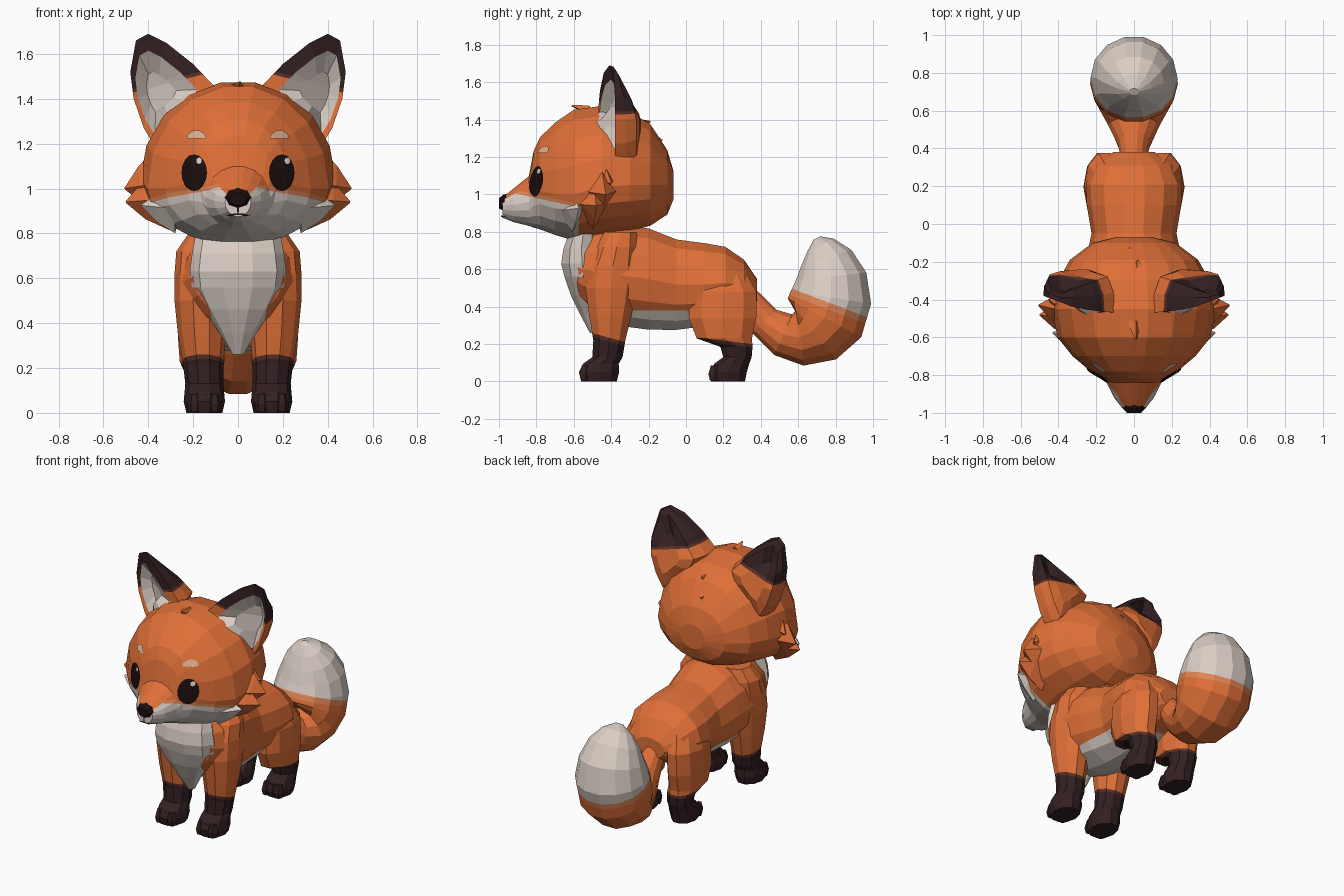
import bpy, bmesh, math
from mathutils import Vector as V
from mathutils.bvhtree import BVHTree

if "Cube" in bpy.data.objects:
    bpy.data.objects.remove(bpy.data.objects["Cube"])

PALETTE = [("orange_fur", (.74, .16, .039)), ("white_fur", (.71, .625, .565)),
           ("dark_fur", (.034, .0145, .016)), ("eye_black", (.011, .004, .004)),
           ("pale_orange", (.74, .24, .095)), ("brown_edge", (.10, .03, .02)),
           ("brow_tan", (.72, .41, .27))]
ORANGE, WHITE, DARK, BLACK, PALE, BROWN, TAN = range(7)
MATS = []
for name, col in PALETTE:
    m = bpy.data.materials.new(name)
    m.diffuse_color = (*col, 1)
    m.use_nodes = True
    m.node_tree.nodes["Principled BSDF"].inputs["Base Color"].default_value = m.diffuse_color
    MATS.append(m)


def ring(c, u, v, n, v2=None):
    """Elliptical cross-section; v2 is the half-axis used for the lower half."""
    c, u, v = V(c), V(u), V(v)
    v2 = V(v2) if v2 else v
    out = []
    for i in range(n):
        a = 2 * math.pi * i / n
        out.append(c + u * math.cos(a) + (v if math.sin(a) >= 0 else v2) * math.sin(a))
    return out


def dist(c, plane):
    return (c - V(plane[0])).dot(V(plane[1]).normalized())


def lifted(plane, d):
    return (V(plane[0]) + V(plane[1]).normalized() * d, plane[1])


def finish(name, bm, paint, cuts=()):
    """Cut along colour borders, colour faces by rule, make the object."""
    for co, no in cuts:
        bmesh.ops.bisect_plane(bm, geom=bm.verts[:] + bm.edges[:] + bm.faces[:],
                               dist=1e-5, plane_co=co, plane_no=V(no).normalized())
    bmesh.ops.recalc_face_normals(bm, faces=bm.faces[:])
    for f in bm.faces:
        f.material_index = paint(f.calc_center_median(), f.normal, f.material_index) if callable(paint) else paint
    me = bpy.data.meshes.new(name)
    bm.to_mesh(me)
    bm.free()
    for m in MATS:
        me.materials.append(m)
    ob = bpy.data.objects.new(name, me)
    bpy.context.collection.objects.link(ob)
    return ob


def loft(name, rings, paint, cuts=(), preset=None):
    bm = bmesh.new()
    rows = [[bm.verts.new(p) for p in r] for r in rings]
    n = len(rows[0])
    for k, (a, b) in enumerate(zip(rows, rows[1:])):
        for i in range(n):
            f = bm.faces.new((a[i], a[(i + 1) % n], b[(i + 1) % n], b[i]))
            f.material_index = preset[k] if preset else 0
    bm.faces.new(rows[0])
    f = bm.faces.new(rows[-1])
    f.material_index = preset[-1] if preset else 0
    return finish(name, bm, paint, cuts)


# Head: sections from the back of the skull to the muzzle tip
# (y, half width, bottom z, widest z, top z)
HEAD = [(-.068, .09, .97, 1.05, 1.13), (-.10, .22, .89, 1.05, 1.24), (-.19, .34, .83, 1.05, 1.38),
        (-.30, .40, .80, 1.05, 1.445), (-.45, .435, .775, 1.04, 1.48), (-.60, .405, .75, 1.00, 1.46),
        (-.70, .325, .78, 1.0, 1.39), (-.78, .23, .81, 1.02, 1.31), (-.815, .17, .82, 1.0, 1.235),
        (-.84, .145, .83, .96, 1.10), (-.92, .105, .85, .945, 1.035), (-.98, .058, .875, .94, .985)]
face_line = ((0, -.85, .992), (0, .22, 1))
cheek_end = ((0, -.575, 0), (0, 1, 0))


def paint_head(c, n, m):
    d = dist(c, face_line)
    if c.y > -.575 or d > .018 or (n.z > .6 and d > -.06):
        return ORANGE
    return WHITE if d < 0 else PALE


head = loft("head", [ring((0, y, w), (a, 0, 0), (0, 0, t - w), 18, (0, 0, w - b))
                     for y, a, b, w, t in HEAD],
            paint_head, [face_line, lifted(face_line, .018), cheek_end])
tree = BVHTree.FromPolygons([v.co for v in head.data.vertices],
                            [p.vertices[:] for p in head.data.polygons])


def decal(name, x, z, rx, rz, mat, lift=.006, arch=0):
    """Thin oval plate projected on the face."""
    def hit(px, pz):
        p, n, _, _ = tree.ray_cast(V((px, -3, pz)), V((0, 1, 0)))
        return p + n * lift + V((0, -.002, 0))
    bm = bmesh.new()
    mid = bm.verts.new(hit(x, z + arch))
    prev = None
    for k in (.3, .55, .8, 1):
        row = []
        for i in range(16):
            a = math.pi * i / 8
            dx = k * math.cos(a)
            row.append(bm.verts.new(hit(x + rx * dx, z + rz * k * math.sin(a) + arch * (1 - dx * dx))))
        for i in range(16):
            j = (i + 1) % 16
            bm.faces.new((row[i], row[j], prev[j], prev[i]) if prev else (row[i], row[j], mid))
        prev = row
    ob = finish(name, bm, mat)
    # make plates face the front
    if sum(p.normal.y * p.area for p in ob.data.polygons) > 0:
        ob.data.flip_normals()


# Face details
for s, side in ((1, "right"), (-1, "left")):
    decal("eye_" + side, s * .192, 1.07, .056, .081, BLACK)
    decal("eye_glint_" + side, s * .192 + .023, 1.122, .012, .014, WHITE, .011)
    decal("brow_" + side, s * .182, 1.227, .042, .019, TAN, arch=.012)
decal("mouth_line", 0, .885, .05, .004, DARK)
decal("mouth_crease", 0, .905, .004, .02, DARK)

# Nose: wide at the top, narrow at the bottom
loft("nose", [ring((0, y, z), (rx, 0, 0), (0, 0, rz), 8, (0, 0, rz * 1.2))
              for y, z, rx, rz in ((-.935, .965, .055, .04), (-.975, .96, .06, .04), (-1.0, .955, .038, .025))], BLACK)


def tuft(name, base, tip, r, mat, flat=.75):
    """Pointed four-sided lock of fur."""
    base, tip = V(base), V(tip)
    d = (tip - base).normalized()
    u = d.cross(V((0, 1, .01))).normalized()
    v = d.cross(u)
    loft(name, [ring(base, u * r, v * r * flat, 4), ring(base.lerp(tip, .55), u * r * .6, v * r * flat * .6, 4),
                ring(tip, u * .004, v * .004, 4)], mat)


# Cheek tufts, then small locks on the crown and nape
CHEEK = [((.33, -.46, 1.03), (.505, -.43, 1.0), .15, ORANGE), ((.32, -.50, .955), (.50, -.48, .94), .14, ORANGE),
         ((.34, -.45, 1.10), (.45, -.40, 1.06), .09, ORANGE), ((.27, -.61, .91), (.43, -.575, .925), .11, WHITE),
         ((.34, -.58, 1.06), (.41, -.50, 1.10), .06, ORANGE), ((.32, -.56, 1.18), (.37, -.48, 1.22), .05, ORANGE)]
for s, side in ((1, "right"), (-1, "left")):
    for i, (b, t, r, m) in enumerate(CHEEK):
        tuft(f"cheek_tuft_{side}_{i + 1}", (s * b[0], b[1], b[2]), (s * t[0], t[1], t[2]), r, m)
tuft("crown_tuft", (0, -.52, 1.45), (.01, -.61, 1.475), .035, ORANGE)
tuft("nape_tuft_upper", (.03, -.27, 1.37), (.02, -.19, 1.39), .05, ORANGE)
tuft("nape_tuft_lower", (-.03, -.2, 1.3), (-.02, -.125, 1.29), .05, ORANGE)

# Ears: rim outline lofted back into a full bulge and forward into a white hollow
RIM = [(.10, -.47, 1.45), (.20, -.46, 1.555), (.32, -.44, 1.65), (.40, -.41, 1.69), (.455, -.39, 1.66),
       (.48, -.38, 1.52), (.465, -.38, 1.40), (.42, -.38, 1.27), (.36, -.38, 1.17), (.25, -.48, 1.25), (.14, -.51, 1.36)]


def ear_back(z):
    return -.255 - .11 * (max(0, z - 1.35) / .34) ** 2


def ear_ring(s, k, cx, cz, dy=0, back=None):
    """Scaled rim; back blends from the rim (0) to the rear of the ear (1)."""
    out = []
    for x, y, z in RIM:
        yy = y + dy if back is None else y + (ear_back(z) - y) * back
        out.append(V((s * (cx + (x - cx) * k), yy, cz + (z - cz) * k)))
    return out


for s, side in ((1, "right"), (-1, "left")):
    line = ((0, 0, 1.565), (s * .26, 0, 1))

    def paint_ear(c, n, m):
        if m == WHITE:
            return WHITE
        d = dist(c, line)
        return DARK if d > 0 else BROWN if d > -.015 else ORANGE

    loft("ear_" + side, [ear_ring(s, .45, .33, 1.42, back=1.06), ear_ring(s, .84, .34, 1.42, back=.93),
                         ear_ring(s, .97, .35, 1.44, back=.5), ear_ring(s, 1, .35, 1.45),
                         ear_ring(s, .72, .40, 1.42, .008), ear_ring(s, .35, .37, 1.43, .06)],
         paint_ear, [line, lifted(line, -.015)], [0, 0, 0, 0, WHITE, WHITE])

# Torso with white belly: (y, half width, bottom z, top z)
TORSO = [(-.61, .13, .49, .74), (-.575, .20, .42, .79), (-.48, .25, .34, .83), (-.35, .27, .29, .845),
         (-.20, .255, .27, .825), (-.05, .225, .27, .765), (.10, .25, .29, .745), (.21, .255, .33, .725),
         (.31, .21, .37, .655), (.38, .11, .42, .55)]
belly = ((0, 0, .38), (0, 0, 1))
loft("torso", [ring((0, y, (b + t) / 2), (w, 0, 0), (0, 0, (t - b) / 2), 14) for y, w, b, t in TORSO],
     lambda c, n, m: WHITE if c.z < .38 and c.y < .22 else ORANGE, [belly])

# Chest bib: (z, y, half width, half depth)
BIB = [(.26, -.49, .025, .025), (.36, -.51, .085, .06), (.46, -.53, .15, .09), (.56, -.55, .205, .105),
       (.63, -.555, .215, .118), (.71, -.56, .205, .10), (.79, -.55, .19, .08)]
loft("chest_bib", [ring((0, y, z), (a, 0, 0), (0, b, 0), 10) for z, y, a, b in BIB], WHITE)

# Legs: (z, x, y, half width, half depth)
FRONT = [(0, .15, -.465, .08, .10), (.05, .15, -.465, .092, .113), (.095, .15, -.455, .088, .10),
         (.13, .15, -.42, .085, .085), (.22, .155, -.41, .09, .09), (.35, .16, -.405, .108, .118),
         (.50, .163, -.40, .12, .145), (.62, .155, -.39, .128, .14), (.72, .145, -.37, .13, .12), (.80, .12, -.35, .10, .09)]
HIND = [(0, .15, .225, .075, .095), (.05, .15, .225, .088, .105), (.095, .15, .245, .083, .098),
        (.13, .15, .275, .078, .08), (.185, .155, .27, .085, .09), (.23, .16, .205, .10, .155),
        (.34, .163, .195, .105, .19), (.48, .158, .20, .105, .185), (.60, .12, .18, .10, .14), (.67, .09, .16, .07, .09)]
for kind, rows, line in (("front_leg", FRONT, ((0, -.41, .215), (0, -.28, 1))),
                         ("hind_leg", HIND, ((0, .2, .20), (0, .12, 1)))):
    if kind == "front_leg":
        line = (line[0], (0, .28, 1))

    def paint_leg(c, n, m):
        d = dist(c, line)
        return DARK if d < 0 else BROWN if d < .018 else ORANGE

    for s, side in ((1, "right"), (-1, "left")):
        loft(f"{kind}_{side}", [ring((s * x, y, z), (a, 0, 0), (0, b, 0), 10) for z, x, y, a, b in rows],
             paint_leg, [line, lifted(line, .018)])
        # toes
        ty = rows[1][2] - .075
        for dx in (-.045, 0, .045):
            loft(f"{kind}_toe_{side}", [ring((s * .15 + dx, ty + .005, z), (r, 0, 0), (0, r * 1.3, 0), 6)
                                        for z, r in ((.004, .024), (.04, .031), (.085, .02))], DARK)

# Tail: curved path (y, z, half thickness, half width)
TAIL = [(.31, .46, .07, .06), (.42, .32, .092, .085), (.52, .25, .122, .135), (.61, .235, .155, .185), (.68, .27, .20, .215),
        (.74, .34, .228, .232), (.775, .45, .223, .23), (.775, .56, .195, .205), (.75, .66, .145, .16),
        (.72, .73, .08, .095), (.70, .767, .02, .025)]
rings = []
for i, (y, z, r, w) in enumerate(TAIL):
    a, b = TAIL[max(i - 1, 0)], TAIL[min(i + 1, len(TAIL) - 1)]
    t = V((0, b[0] - a[0], b[1] - a[1])).normalized()
    rings.append(ring((0, y, z), (w, 0, 0), (0, -t.z * r, t.y * r), 14))
tip_line = ((0, .57, .495), (0, .38, 1))


def paint_tail(c, n, m):
    d = dist(c, tip_line)
    return WHITE if d > 0 else PALE if d > -.035 else ORANGE


loft("tail", rings, paint_tail, [tip_line, lifted(tip_line, -.035)])
